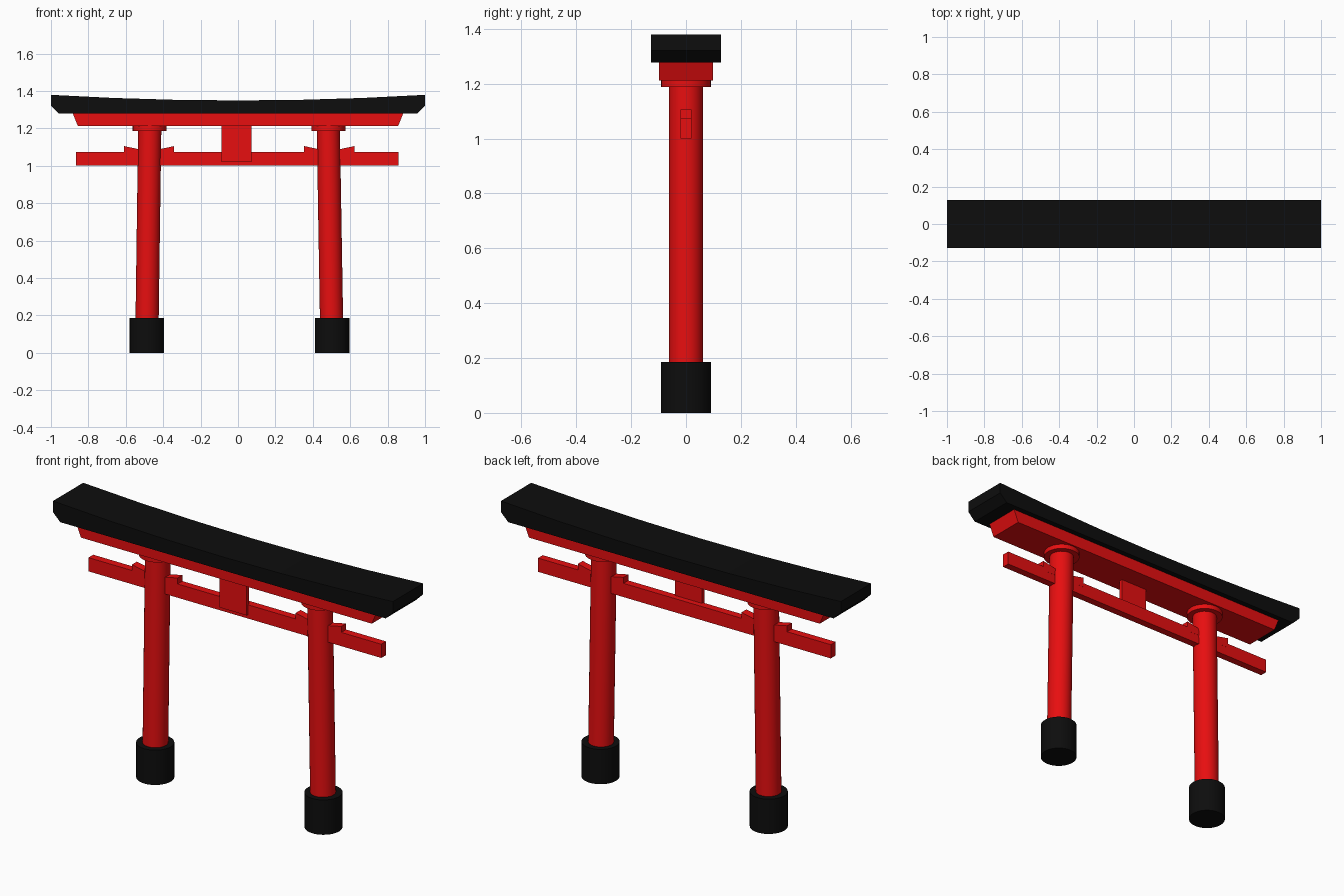
import bpy, bmesh, math
from mathutils import Vector

if "Cube" in bpy.data.objects:
    bpy.data.objects.remove(bpy.data.objects["Cube"])


def material(name, rgb):
    m = bpy.data.materials.new(name)
    m.diffuse_color = (*rgb, 1)
    m.use_nodes = True
    m.node_tree.nodes["Principled BSDF"].inputs["Base Color"].default_value = m.diffuse_color
    return m


RED = material("red_lacquer", (0.8, 0.0045, 0.005))
BLACK = material("black_lacquer", (0.004, 0.004, 0.004))


def finish(name, bm, mat):
    bmesh.ops.recalc_face_normals(bm, faces=bm.faces)
    mesh = bpy.data.meshes.new(name)
    bm.to_mesh(mesh)
    bm.free()
    mesh.materials.append(mat)
    obj = bpy.data.objects.new(name, mesh)
    bpy.context.collection.objects.link(obj)
    return obj


def extrude_profile(name, points, y0, y1, mat):
    """Solid from an x-z outline, running from y0 to y1."""
    bm = bmesh.new()
    face = bm.faces.new([bm.verts.new((x, y0, z)) for x, z in points])
    ext = bmesh.ops.extrude_face_region(bm, geom=[face], use_keep_orig=True)
    verts = [g for g in ext["geom"] if isinstance(g, bmesh.types.BMVert)]
    bmesh.ops.translate(bm, verts=verts, vec=(0, y1 - y0, 0))
    return finish(name, bm, mat)


def box(name, x0, x1, z0, z1, y0, y1, mat):
    return extrude_profile(name, [(x0, z0), (x1, z0), (x1, z1), (x0, z1)], y0, y1, mat)


def cylinder(name, x0, x1, z0, z1, r, mat):
    """Round post whose centre shifts from x0 at the bottom to x1 at the top."""
    bm = bmesh.new()
    bmesh.ops.create_cone(bm, cap_ends=True, segments=32, radius1=r, radius2=r, depth=z1 - z0)
    for v in bm.verts:
        top = v.co.z > 0
        v.co += Vector((x1 if top else x0, 0, (z0 + z1) / 2))
    obj = finish(name, bm, mat)
    bpy.ops.object.select_all(action="DESELECT")
    obj.select_set(True)
    bpy.context.view_layer.objects.active = obj
    bpy.ops.object.shade_smooth_by_angle(angle=math.radians(40))
    return obj


# Top lintel: flat underside, gently upswept top, chamfered lower ends
top_curve = [(i / 3, 1.349 + 0.03 * (i / 3) ** 2) for i in range(3, -4, -1)]
extrude_profile("top_lintel",
                [(-1, 1.32), (-0.957, 1.278), (0.957, 1.278), (1, 1.32)] + top_curve,
                -0.127, 0.127, BLACK)

# Second lintel with slanted ends
extrude_profile("second_lintel",
                [(-0.856, 1.212), (0.856, 1.212), (0.883, 1.278), (-0.883, 1.278)],
                -0.098, 0.098, RED)

# Tie beam and centre plate
box("tie_beam", -0.866, 0.857, 1.0, 1.073, -0.02, 0.02, RED)
box("centre_plate", -0.087, 0.072, 1.02, 1.213, -0.03, -0.01, RED)

# Leaning pillars with bases, collars and wedges
for side, base, foot, head in (("left", -0.487, -0.486, -0.472), ("right", 0.503, 0.5, 0.483)):
    cylinder(side + "_base", base, base, 0, 0.185, 0.092, BLACK)
    cylinder(side + "_pillar", foot, head, 0.18, 1.19, 0.062, RED)
    cylinder(side + "_collar", head, head, 1.187, 1.213, 0.091, RED)
    mid = head + (-0.003 if side == "left" else 0.005)
    for way, s in (("left", -1), ("right", 1)):
        extrude_profile(f"{side}_pillar_{way}_wedge",
                        [(mid + s * 0.03, 1.05), (mid + s * 0.134, 1.05),
                         (mid + s * 0.134, 1.105), (mid + s * 0.03, 1.083)],
                        -0.0205, 0.0205, RED)
